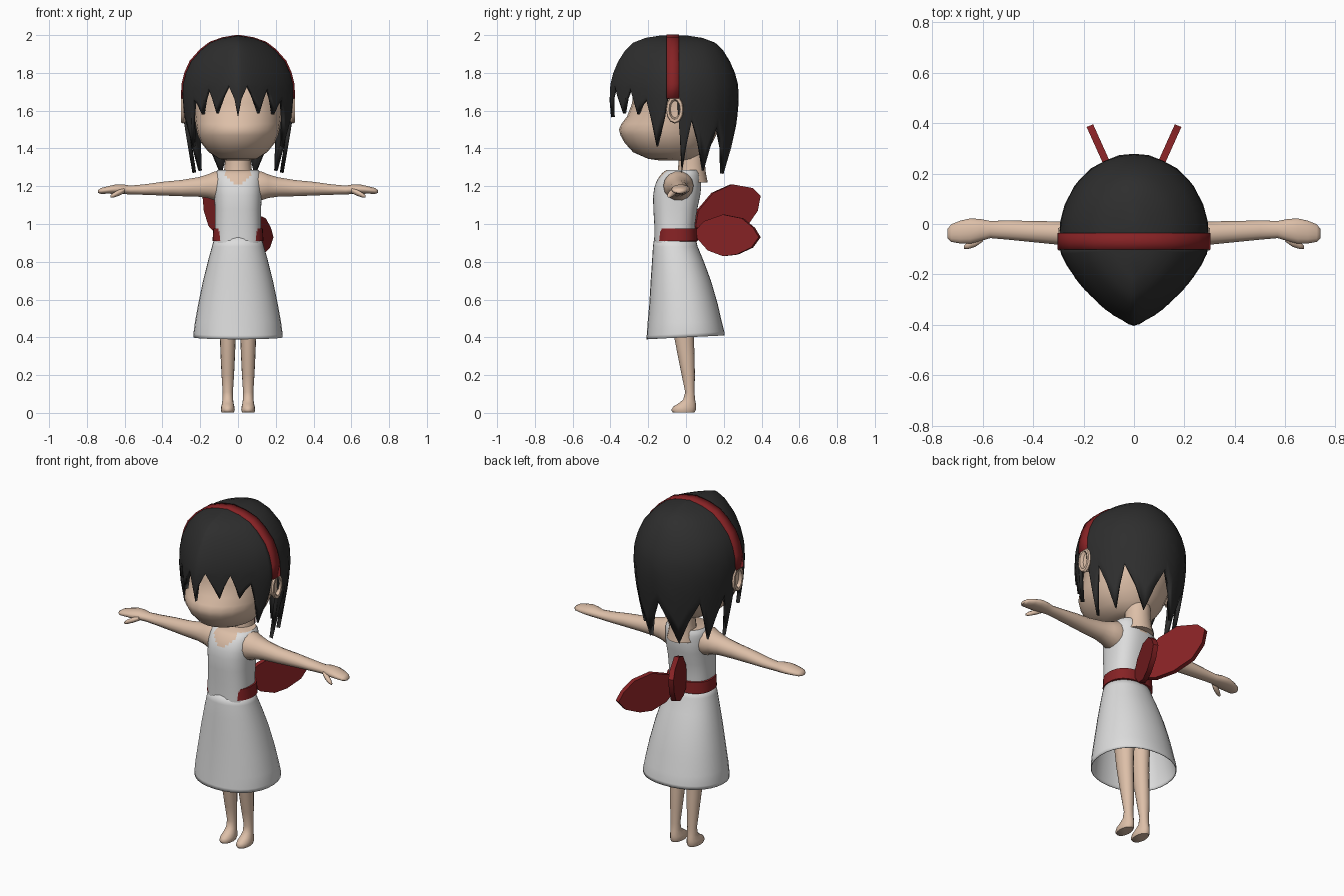
import bpy, bmesh, math


def material(name, rgb):
    m = bpy.data.materials.new(name)
    m.diffuse_color = (*rgb, 1)
    return m


SKIN = material("skin", (0.72, 0.52, 0.39))
HAIR = material("black hair", (0.027, 0.027, 0.027))
RED = material("red ribbon", (0.24, 0.016, 0.018))
WHITE = material("white cloth", (0.72, 0.72, 0.72))


def finish(name, bm, mats, angle=40, thick=0):
    bmesh.ops.remove_doubles(bm, verts=bm.verts, dist=0.0004)
    bmesh.ops.recalc_face_normals(bm, faces=bm.faces)
    me = bpy.data.meshes.new(name)
    bm.to_mesh(me)
    bm.free()
    ob = bpy.data.objects.new(name, me)
    bpy.context.collection.objects.link(ob)
    for m in mats:
        me.materials.append(m)
    bpy.context.view_layer.objects.active = ob
    ob.select_set(True)
    bpy.ops.object.shade_smooth_by_angle(angle=math.radians(angle))
    ob.select_set(False)
    if thick:
        mod = ob.modifiers.new("thickness", 'SOLIDIFY')
        mod.thickness, mod.offset = thick, -1
    return ob


def loft(rows, closed=True, caps=True):
    """Skin a list of equally long point rows."""
    bm = bmesh.new()
    vs = [[bm.verts.new(p) for p in r] for r in rows]
    n = len(rows[0])
    for a, b in zip(vs, vs[1:]):
        for i in range(n if closed else n - 1):
            j = (i + 1) % n
            bm.faces.new((a[i], a[j], b[j], b[i]))
    if caps:
        bm.faces.new(vs[0])
        bm.faces.new(vs[-1])
    return bm


def level(z, rx, y0, y1, n=24, xc=0, p=2.0, tilt=0):
    """Horizontal oval from y0 to y1; tilt raises the back edge."""
    pts = []
    for i in range(n):
        t = 2 * math.pi * i / n
        c, s = math.cos(t), math.sin(t)
        c, s = (math.copysign(abs(v) ** (2 / p), v) for v in (c, s))
        pts.append((xc + rx * c, (y0 + y1) / 2 + (y1 - y0) / 2 * s, z + tilt * s))
    return pts


def upright(x, yc, zc, ry, rz, n=14):
    """Oval across the x axis."""
    return [(x, yc + ry * math.cos(2 * math.pi * i / n),
             zc + rz * math.sin(2 * math.pi * i / n)) for i in range(n)]


def interp(table, v):
    for (a, fa), (b, fb) in zip(table, table[1:]):
        if v <= b:
            return fa + (fb - fa) * max(0, v - a) / (b - a)
    return table[-1][1]


# Head with a small protruding face
head = [(1.335, .05, -.13, .02), (1.345, .10, -.20, .06), (1.38, .155, -.28, .10),
        (1.43, .195, -.325, .14), (1.47, .213, -.347, .16), (1.50, .22, -.355, .18),
        (1.53, .225, -.342, .19), (1.57, .23, -.312, .20), (1.64, .245, -.285, .22),
        (1.75, .25, -.28, .22), (1.85, .20, -.20, .15), (1.90, .10, -.12, .08)]
finish("head", loft([level(*r) for r in head]), [SKIN], 60)
finish("neck", loft([level(z, r, .03 - r, .03 + r, 16) for z, r in
                     ((1.22, .085), (1.27, .075), (1.32, .07), (1.40, .07))]), [SKIN], 60)

# Hair: two half domes whose lower edge zigzags into pointed locks
DOME = [(1.26, .81), (1.40, .89), (1.55, .97), (1.66, 1.0), (1.74, .985), (1.80, .935),
        (1.86, .845), (1.92, .67), (1.96, .50), (1.985, .27), (1.998, 0)]


def half_dome(name, edge, yc, ry, p, shift):
    full = edge + [(180 - a, z) for a, z in edge[::-1] if a < 90]
    cols = []
    for (a, za), (b, zb) in zip(full, full[1:]):
        cols += [(a, za), ((a + b) / 2, (za + zb) / 2 + .012)]
    cols.append(full[-1])
    rows = [[] for _ in range(11)]
    for a, ze in cols:
        c, s = math.cos(math.radians(a)), max(0, math.sin(math.radians(a)))
        c = math.copysign(abs(c) ** (2 / p), c)
        s = s ** (2 / p)
        heights = [z for z, _ in DOME[:3:-1]] + [1.74 + (ze - 1.74) * k / 4 for k in (1, 2, 3, 4)]
        for row, z in zip(rows, heights):
            f = interp(DOME, z)
            lean = shift * max(0, (z - 1.85) / .15)
            row.append((.297 * f * c, yc + lean * s + ry * f * s, z))
    finish(name, loft(rows, False, False), [HAIR], 35, .02)


half_dome("back_hair", [(0, 1.62), (5, 1.27), (14, 1.55), (31, 1.28), (43, 1.52),
                        (67, 1.265), (90, 1.52)], -.045, .325, 2, .05)
half_dome("front_hair", [(0, 1.69), (21, 1.41), (31, 1.66), (41, 1.58), (49, 1.72),
                         (58, 1.585), (72, 1.735), (90, 1.565)], -.095, -.31, 1.35, -.04)

# Hairband arching over the gap between the hair parts
arch = [(z, .303 * f) for z, f in DOME if z > 1.65]
arch = [(x, z + .004) for z, x in arch] + [(-x, z + .004) for z, x in arch[-2::-1]]
finish("hairband", loft([[(x, y, z) for x, z in arch] for y in (-.102, -.07, -.036)],
                        False, False), [RED], 40, .03)

# Dress bodice, with skin above the scooped neckline
body = [(.90, .125, -.168, .048), (1.0, .122, -.168, .048), (1.08, .122, -.173, .06),
        (1.15, .126, -.174, .075), (1.19, .128, -.168, .08), (1.21, .128, -.162, .08),
        (1.225, .127, -.156, .08), (1.24, .126, -.148, .08), (1.255, .124, -.138, .078),
        (1.27, .12, -.125, .075), (1.285, .108, -.105, .068)]
bm = loft([level(*r, n=48, p=2.5) for r in body])
for f in bm.faces:
    c = f.calc_center_median()
    f.material_index = int((c.x / .068) ** 2 + ((c.z - 1.29) / .08) ** 2 < 1)
finish("bodice", bm, [WHITE, SKIN], 50)

# Flared skirt, open below
skirt = [(.93, .124, -.168, .048), (.88, .138, -.175, .062), (.80, .16, -.18, .095),
         (.70, .185, -.187, .132), (.58, .21, -.194, .167), (.48, .228, -.203, .19),
         (.42, .236, -.208, .203), (.40, .235, -.21, .204)]
rows = [level(*r, n=32, p=2.15, tilt=.01 if r[0] < .45 else 0) for r in skirt]
finish("skirt", loft(rows, caps=False), [WHITE], 60, .004)

# Sash around the waist
finish("sash", loft([level(z, rx, -.045 - ry, -.06 + ry, 32, p=2.4) for z, rx, ry in
                     ((.908, .126, .11), (.91, .135, .121), (.975, .131, .119),
                      (.977, .12, .11))]), [RED], 40)

# Two bow loops spreading backwards, one higher than the other
low = [(.04, .95), (.10, 1.015), (.20, 1.05), (.30, 1.03), (.36, .98), (.39, .93),
       (.35, .875), (.27, .838), (.20, .83), (.12, .86)]
high = [(.04, .95), (.06, 1.07), (.14, 1.165), (.24, 1.21), (.35, 1.19), (.39, 1.15),
        (.375, 1.07), (.32, .99), (.22, .94), (.12, .925)]
for name, outline, s in (("right_bow_loop", low, 1), ("left_bow_loop", high, -1)):
    sheets = [[(s * (.022 + .45 * (y - .05) + d), y - d * .4, z) for y, z in outline]
              for d in (-.013, .013)]
    finish(name, loft(sheets), [RED], 30)
finish("bow_knot", loft([level(z, r, .035, .035 + r, 12) for z, r in
                         ((.905, .02), (.92, .035), (.97, .035), (.985, .02))]), [RED], 40)

# Mirrored limbs and ears
arm = [(.095, -.04, 1.20, .078, .08), (.125, -.04, 1.202, .08, .078), (.16, -.04, 1.20, .067, .064),
       (.21, -.038, 1.196, .054, .053), (.30, -.036, 1.19, .046, .044), (.40, -.03, 1.187, .042, .037),
       (.50, -.024, 1.182, .038, .028), (.57, -.022, 1.18, .034, .024), (.61, -.024, 1.184, .044, .026),
       (.65, -.028, 1.184, .05, .025), (.69, -.032, 1.18, .045, .02), (.725, -.036, 1.175, .035, .016),
       (.74, -.038, 1.172, .018, .008)]
thumb = [(.60, -.055, 1.178, .015, .014), (.63, -.072, 1.166, .019, .016),
         (.66, -.086, 1.152, .014, .013), (.675, -.092, 1.146, .006, .006)]
ear = [(.225, .03, .055), (.275, .04, .066), (.292, .047, .075), (.302, .043, .07),
       (.302, .03, .054), (.285, .024, .045), (.283, .008, .015)]
leg = [(.80, .055, -.09, .04), (.55, .05, -.08, .045), (.40, .042, -.062, .042),
       (.30, .038, -.043, .045), (.20, .033, -.023, .047), (.11, .027, -.004, .045),
       (.07, .028, -.015, .048), (.05, .031, -.04, .052), (.033, .035, -.068, .053),
       (.015, .037, -.078, .052), (.003, .033, -.07, .046)]
for side, s in (("right", 1), ("left", -1)):
    finish(side + "_arm", loft([upright(s * r[0], *r[1:]) for r in arm]), [SKIN], 60)
    finish(side + "_thumb", loft([upright(s * r[0], *r[1:], n=8) for r in thumb]), [SKIN], 60)
    finish(side + "_ear", loft([upright(s * x, -.06 + (.3 - x) * .1, 1.607, ry, rz, 12)
                                for x, ry, rz in ear]), [SKIN], 35)
    finish(side + "_leg", loft([level(*r, n=16, xc=s * .054) for r in leg]), [SKIN], 60)
